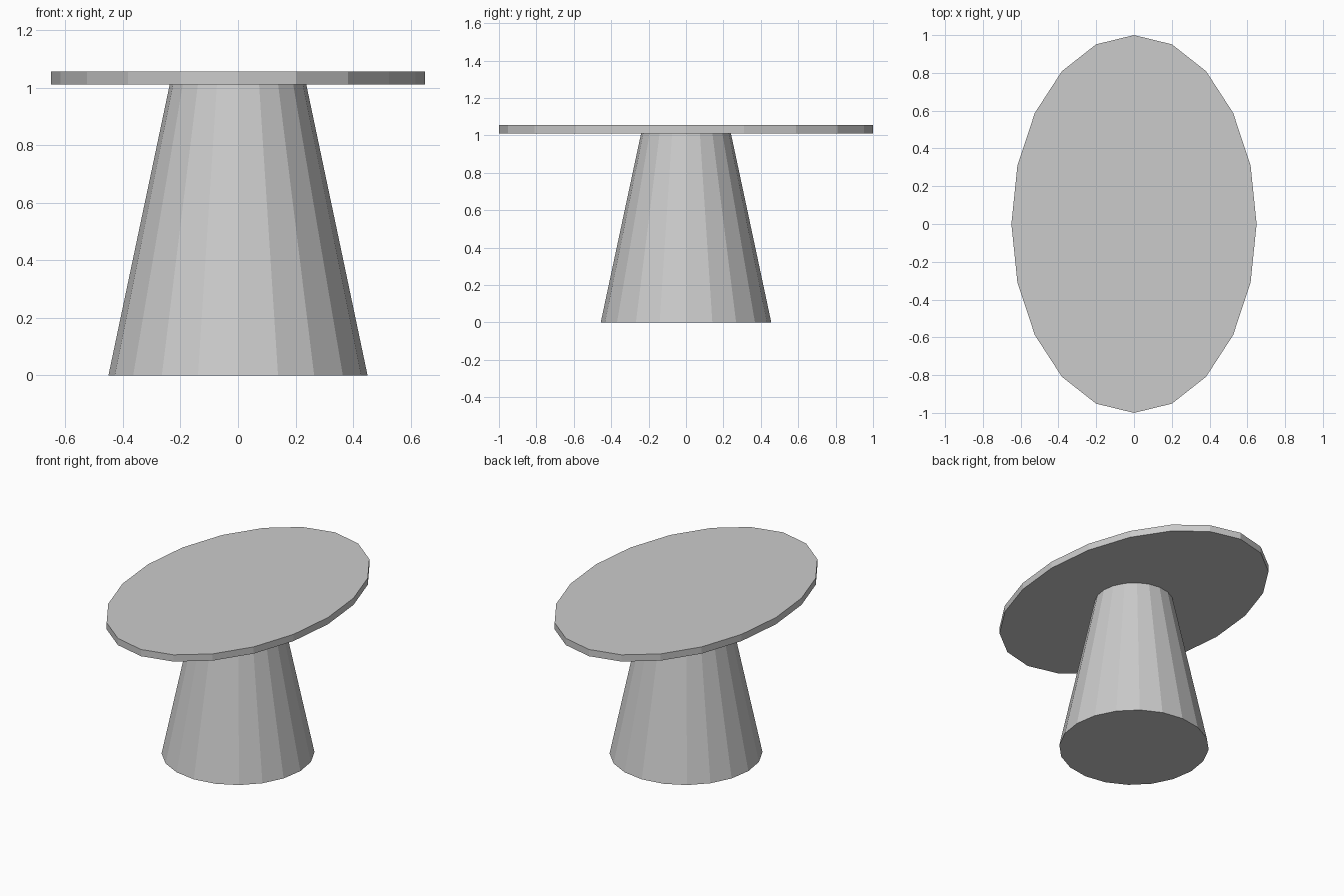
import bpy

if "Cube" in bpy.data.objects:
    bpy.data.objects.remove(bpy.data.objects["Cube"])

SIDES = 20


def elliptical_frustum(name, r_bottom, r_top, z0, z1, sx, sy):
    """Flat-faced frustum from z0 to z1, stretched to an oval."""
    bpy.ops.mesh.primitive_cone_add(
        vertices=SIDES, radius1=r_bottom, radius2=r_top,
        depth=z1 - z0, location=(0, 0, (z0 + z1) / 2))
    obj = bpy.context.object
    obj.name = name
    obj.scale = (sx, sy, 1)
    bpy.ops.object.transform_apply(location=False, rotation=False, scale=True)
    return obj


# Tapered pedestal
elliptical_frustum("pedestal", 0.45, 0.237, 0, 1.011, 1, 1.013)

# Oval table top
elliptical_frustum("table_top", 1, 1, 1.011, 1.055, 0.649, 1)
